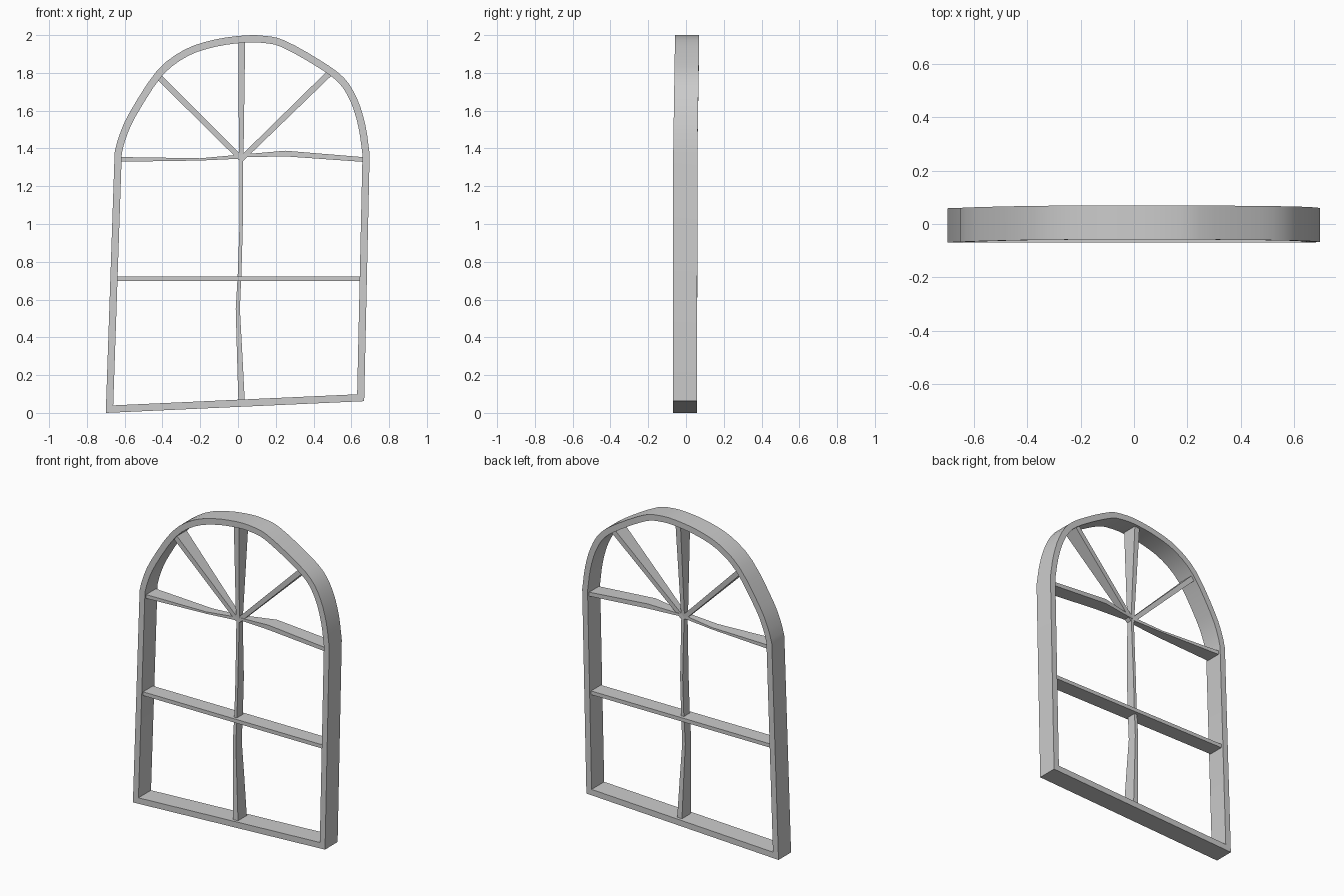
import bpy, bmesh, math
from mathutils import Vector

if "Cube" in bpy.data.objects:
    bpy.data.objects.remove(bpy.data.objects["Cube"])


def make_object(name, rings, closed):
    """Skin a series of four-point rings into a solid."""
    bm = bmesh.new()
    vs = [[bm.verts.new(p) for p in r] for r in rings]
    n = len(vs)
    for i in range(n if closed else n - 1):
        a, b = vs[i], vs[(i + 1) % n]
        for k in range(4):
            m = (k + 1) % 4
            bm.faces.new((a[k], a[m], b[m], b[k]))
    if not closed:
        bm.faces.new(vs[0])
        bm.faces.new(vs[-1])
    bmesh.ops.recalc_face_normals(bm, faces=bm.faces)
    mesh = bpy.data.meshes.new(name)
    bm.to_mesh(mesh)
    bm.free()
    ob = bpy.data.objects.new(name, mesh)
    bpy.context.collection.objects.link(ob)
    bpy.ops.object.select_all(action='DESELECT')
    ob.select_set(True)
    bpy.context.view_layer.objects.active = ob
    bpy.ops.object.shade_smooth_by_angle(angle=math.radians(25))
    return ob


def smooth_path(pts, steps):
    """Catmull-Rom curve through the points."""
    p = [2 * pts[0] - pts[1]] + pts + [2 * pts[-1] - pts[-2]]
    out = []
    for i in range(1, len(p) - 2):
        a, b, c, d = p[i - 1:i + 3]
        for s in range(steps):
            t = s / steps
            out.append(0.5 * (2 * b + (c - a) * t + (2 * a - 5 * b + 4 * c - d) * t ** 2
                              + (3 * b - a - 3 * c + d) * t ** 3))
    return out + [pts[-1]]


def bar(name, sections):
    """Glazing bar from sections (x, z, width, depth, y centre)."""
    pts = [Vector((s[0], s[1])) for s in sections]
    d = (pts[-1] - pts[0]).normalized()
    # axis-aligned bars get square cuts, sloping ones perpendicular cuts
    if abs(d.x) > 0.95:
        d = Vector((1, 0))
    elif abs(d.y) > 0.95:
        d = Vector((0, 1))
    n = Vector((-d.y, d.x))
    rings = []
    for p, (_, _, w, dep, y) in zip(pts, sections):
        a, b = p + n * w / 2, p - n * w / 2
        f, k = y - dep / 2, y + dep / 2
        rings.append([(a.x, f, a.y), (b.x, f, b.y), (b.x, k, b.y), (a.x, k, a.y)])
    return make_object(name, rings, False)


# Outer frame: leaning sides and a wobbly arch
arch = [Vector(p) for p in [
    (0.697, 1.37), (0.675, 1.52), (0.632, 1.66), (0.56, 1.775), (0.43, 1.87),
    (0.246, 1.972), (0.14, 1.996), (0.034, 1.998), (-0.124, 1.976), (-0.283, 1.923),
    (-0.43, 1.81), (-0.574, 1.59), (-0.63, 1.465), (-0.653, 1.38)]]
outline = [Vector((-0.70, 0.0)), Vector((0.668, 0.062))] + smooth_path(arch, 3)
thick = 0.038
rings = []
for i, p in enumerate(outline):
    d0 = (p - outline[i - 1]).normalized()
    d1 = (outline[(i + 1) % len(outline)] - p).normalized()
    n0, n1 = Vector((-d0.y, d0.x)), Vector((-d1.y, d1.x))
    q = p + (n0 + n1) * thick / (1 + n0.dot(n1))
    y = -0.005 + 0.011 * max(0, (p.y - 1.3) / 0.7)
    f, k = y - 0.064, y + 0.064
    rings.append([(p.x, f, p.y), (q.x, f, q.y), (q.x, k, q.y), (p.x, k, p.y)])
make_object("window_frame", rings, True)

# Straight middle rail
bar("middle_rail", [(-0.645, 0.711, 0.024, 0.1, -0.005), (0.645, 0.711, 0.024, 0.1, -0.005)])

# Bent rail at the spring of the arch, thin at the centre
bar("upper_rail_left", [(-0.63, 1.342, 0.025, 0.10, -0.005), (-0.2, 1.342, 0.012, 0.06, -0.008),
                        (0.02, 1.357, 0.022, 0.035, -0.01)])
bar("upper_rail_right", [(0.01, 1.36, 0.014, 0.035, -0.01), (0.25, 1.373, 0.03, 0.09, -0.005),
                         (0.67, 1.341, 0.025, 0.10, -0.005)])

# Vertical bars
bar("lower_mullion", [(0.019, 0.06, 0.034, 0.09, -0.006), (0.008, 0.33, 0.028, 0.075, -0.006),
                      (-0.001, 0.55, 0.022, 0.06, -0.006), (0.009, 0.75, 0.019, 0.06, -0.006),
                      (0.016, 0.97, 0.018, 0.06, -0.006), (0.018, 1.36, 0.02, 0.035, -0.01)])
bar("upper_mullion", [(0.017, 1.35, 0.024, 0.035, -0.01), (0.02, 1.975, 0.036, 0.10, 0.004)])

# Diagonal fan bars
bar("fan_bar_left", [(0.014, 1.348, 0.028, 0.035, -0.01), (-0.43, 1.79, 0.033, 0.10, 0.002)])
bar("fan_bar_right", [(0.02, 1.346, 0.028, 0.035, -0.01), (0.486, 1.80, 0.033, 0.10, 0.002)])
